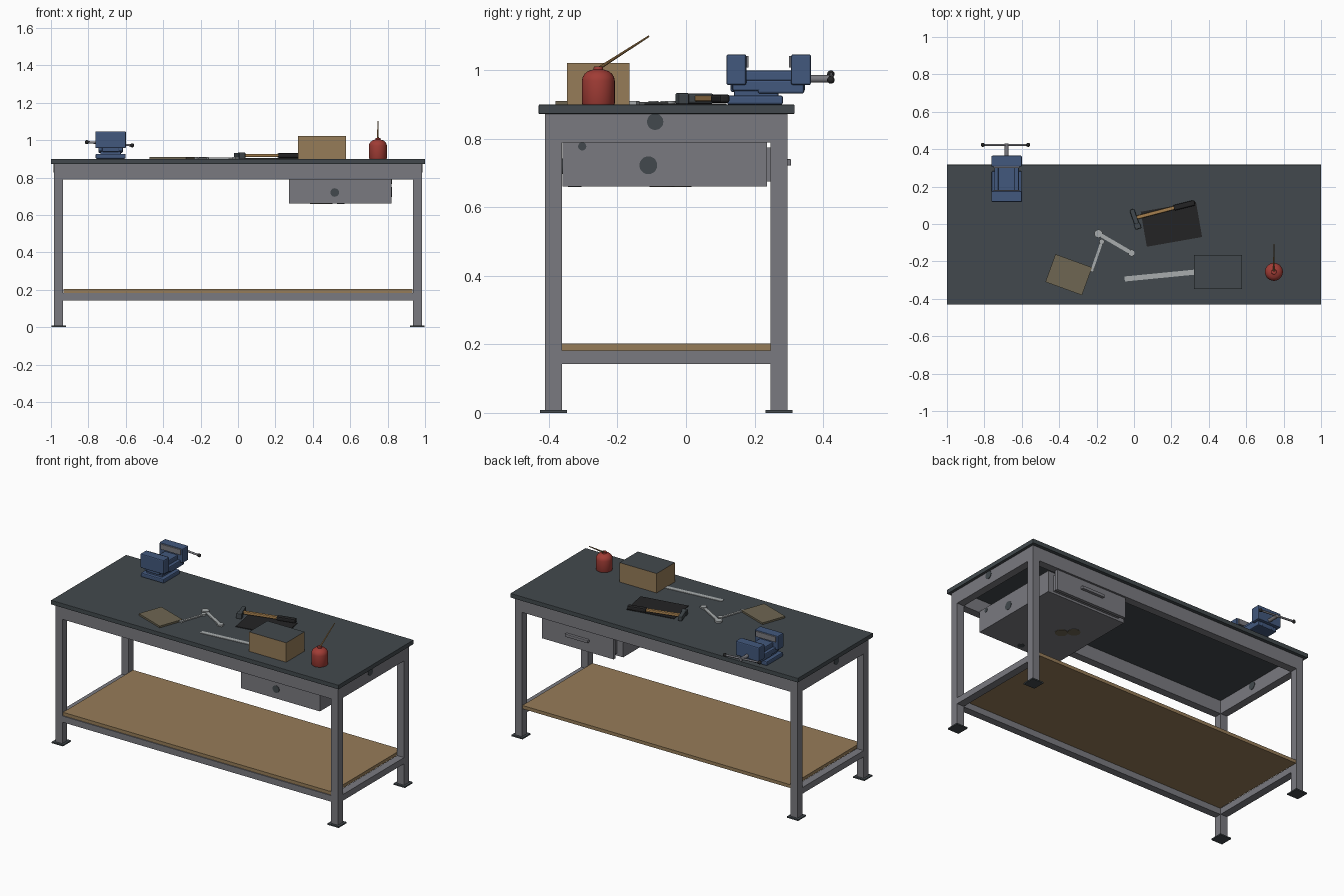
import bpy, bmesh, math
from mathutils import Vector

if "Cube" in bpy.data.objects:
    bpy.data.objects.remove(bpy.data.objects["Cube"])


def mat(name, r, g, b):
    m = bpy.data.materials.new(name)
    lin = [((c / 255 + 0.055) / 1.055) ** 2.4 for c in (r, g, b)]
    m.diffuse_color = (*lin, 1)
    m.use_nodes = True
    m.node_tree.nodes["Principled BSDF"].inputs["Base Color"].default_value = m.diffuse_color
    return m


STEEL = mat("grey_steel", 122, 122, 128)
TOP = mat("dark_slate", 66, 73, 77)
TAN = mat("tan_board", 150, 124, 88)
BLUE = mat("vise_blue", 66, 88, 125)
RED = mat("can_red", 160, 60, 53)
BLACK = mat("black", 36, 36, 37)
SILVER = mat("bright_metal", 168, 172, 173)
OLIVE = mat("olive_paper", 110, 102, 82)
WOOD = mat("handle_wood", 165, 127, 78)


def finish(name, bm, material, bevel=0, smooth=False):
    me = bpy.data.meshes.new(name)
    bmesh.ops.recalc_face_normals(bm, faces=bm.faces)
    bm.to_mesh(me)
    bm.free()
    ob = bpy.data.objects.new(name, me)
    bpy.context.collection.objects.link(ob)
    me.materials.append(material)
    if bevel:
        mod = ob.modifiers.new("bevel", 'BEVEL')
        mod.width, mod.segments = bevel, 2
    if smooth:
        bpy.context.view_layer.objects.active = ob
        ob.select_set(True)
        bpy.ops.object.shade_smooth_by_angle(angle=math.radians(35))
        ob.select_set(False)
    return ob


def box(name, x, y, z, material, bevel=0, turn=0):
    """Box from (min, max) ranges, optionally turned about its own z axis."""
    bm = bmesh.new()
    bmesh.ops.create_cube(bm, size=1)
    for v in bm.verts:
        v.co = Vector([v.co[i] * (r[1] - r[0]) for i, r in enumerate((x, y, z))])
    ob = finish(name, bm, material, bevel)
    ob.location = [(r[0] + r[1]) / 2 for r in (x, y, z)]
    ob.rotation_euler.z = math.radians(turn)
    return ob


def bar(name, a, b, w, z, material, bevel=0):
    """Flat bar lying from a to b."""
    cx, cy = (a[0] + b[0]) / 2, (a[1] + b[1]) / 2
    l = math.dist(a, b) / 2
    return box(name, (cx - l, cx + l), (cy - w / 2, cy + w / 2), z, material, bevel,
               math.degrees(math.atan2(b[1] - a[1], b[0] - a[0])))


def rod(name, a, b, r, material, r2=None, seg=20):
    a, b = Vector(a), Vector(b)
    bm = bmesh.new()
    bmesh.ops.create_cone(bm, cap_ends=True, segments=seg, radius1=r,
                          radius2=r if r2 is None else r2, depth=(b - a).length)
    ob = finish(name, bm, material, 0, True)
    ob.location = (a + b) / 2
    ob.rotation_mode = 'QUATERNION'
    ob.rotation_quaternion = (b - a).to_track_quat('Z', 'Y')
    return ob


def ball(name, p, r, material):
    bm = bmesh.new()
    bmesh.ops.create_uvsphere(bm, u_segments=16, v_segments=10, radius=r)
    finish(name, bm, material, 0, True).location = p


# Bench top, legs and feet
box("bench_top", (-1, 1), (-.43, .317), (.873, .9), TOP, .002)
for sx, side in ((-1, "left"), (1, "right")):
    x = sorted((sx * .983, sx * .935))
    for y0, end in ((-.411, "front"), (.247, "back")):
        box(f"{side}_{end}_leg", x, (y0, y0 + .049), (.006, .873), STEEL)
        box(f"{side}_{end}_foot", (sx * .959 - .039, sx * .959 + .039),
            (y0 - .015, y0 + .064), (0, .008), TOP)
    # Side aprons and lower side rails, with an apron bolt
    box(f"{side}_apron", x, (-.362, .247), (.79, .873), STEEL)
    box(f"{side}_lower_rail", x, (-.362, .247), (.143, .182), STEEL)
    rod(f"{side}_apron_bolt", (sx * .932, -.09, .85), (sx * .986, -.09, .85), .024, TOP)
box("front_apron", (-.935, .935), (-.411, -.362), (.79, .873), STEEL)
box("back_apron", (-.935, .935), (.247, .296), (.79, .873), STEEL)
box("front_lower_rail", (-.935, .935), (-.411, -.365), (.143, .182), STEEL)
box("lower_shelf", (-.934, .934), (-.405, .292), (.182, .203), TAN)

# Drawer case under the top, with the drawer facing the back
box("drawer_case", (.272, .822), (-.36, .236), (.661, .795), STEEL)
box("drawer_body", (.315, .785), (.236, .27), (.675, .775), STEEL)
box("drawer_front", (.302, .8), (.268, .288), (.66, .787), STEEL)
box("drawer_handle", (.47, .63), (.288, .307), (.722, .741), STEEL, .003)
rod("case_side_spot", (.81, -.11, .723), (.824, -.11, .723), .026, TOP)
rod("case_side_small_spot", (.81, -.303, .778), (.824, -.303, .778), .012, TOP)
rod("case_front_spot", (.517, -.35, .72), (.517, -.362, .72), .023, TOP)
rod("case_bottom_spot_a", (.47, -.07, .659), (.47, -.07, .67), .036, OLIVE)
rod("case_bottom_spot_b", (.42, -.02, .659), (.42, -.02, .67), .036, OLIVE)
rod("case_bottom_small_spot", (.55, -.325, .659), (.55, -.325, .67), .02, TOP)

# Bench vise
VX = -.681


def vise(name, half, y, z, material=BLUE, bevel=.006):
    return box(name, (VX - half, VX + half), y, z, material, bevel)


vise("vise_base", .08, (.12, .283), (.9, .927))
vise("vise_neck", .055, (.14, .27), (.92, .945))
vise("vise_body", .066, (.21, .345), (.932, .96))
vise("vise_slide", .046, (.13, .347), (.937, 1.0))
vise("vise_bed", .066, (.135, .345), (.94, .972))
vise("vise_fixed_jaw", .082, (.118, .176), (.957, 1.047))
vise("vise_moving_jaw", .082, (.307, .365), (.957, 1.047))
vise("fixed_jaw_plate", .07, (.174, .183), (1.008, 1.042), STEEL, .001)
vise("moving_jaw_plate", .07, (.3, .309), (1.008, 1.042), STEEL, .001)
rod("vise_screw", (VX, .36, .975), (VX, .43, .975), .011, STEEL)
h0, h1 = (-.808, .423, .989), (-.566, .423, .972)
rod("vise_handle", h0, h1, .006, STEEL)
for p, n in ((h0, "left"), (h1, "right")):
    ball(f"vise_handle_{n}_knob", p, .011, BLACK)

# Oil can: turned profile and thin spout
bm = bmesh.new()
prof = [(0, .9), (.046, .9), (.048, .904), (.048, .97), (.046, .98), (.04, .99),
        (.03, .998), (.014, 1.003), (.013, 1.012), (0, 1.012)]
vs = [bm.verts.new((r, 0, z)) for r, z in prof]
es = [bm.edges.new(p) for p in zip(vs, vs[1:])]
bmesh.ops.spin(bm, geom=vs + es, cent=(0, 0, 0), axis=(0, 0, 1), angle=math.tau, steps=28)
bmesh.ops.remove_doubles(bm, verts=bm.verts, dist=.0002)
finish("oil_can", bm, RED, 0, True).location = (.748, -.256, 0)
rod("oil_can_spout", (.748, -.256, 1.005), (.748, -.108, 1.1), .005, WOOD, .0025, 10)

# Carton with a dark top face
carton = box("carton", (.32, .578), (-.347, -.165), (.9, 1.022), TAN)
carton.data.materials.append(TOP)
for f in carton.data.polygons:
    f.material_index = 1 if f.normal.z > .9 else 0

# Flat things on the bench
bar("steel_ruler", (-.05, -.294), (.4, -.25), .027, (.9, .903), SILVER)
box("paper_stack", (-.453, -.245), (-.35, -.192), (.9, .911), OLIVE, 0, -20)
box("dark_cloth", (.05, .35), (-.097, .093), (.9, .904), BLACK, 0, 10)
for n, a, b, w, r in (("large", (-.19, -.052), (-.013, -.155), .02, .022),
                      ("small", (-.172, -.095), (-.224, -.245), .014, .014)):
    bar(f"{n}_wrench_shaft", a, b, w, (.9, .907), SILVER)
    rod(f"{n}_wrench_ring", (*a, .9), (*a, .91), r, SILVER)
    rod(f"{n}_wrench_jaw", (*b, .9), (*b, .91), r * .9, SILVER, None, 6)

# Hammer
bar("hammer_handle", (.005, .032), (.22, .088), .02, (.909, .927), WOOD, .005)
bar("hammer_grip", (.212, .086), (.325, .114), .03, (.905, .93), BLACK, .007)
bar("hammer_head", (-.012, .078), (.022, -.02), .026, (.904, .932), TOP, .005)
bar("hammer_face", (.014, .004), (.024, -.026), .034, (.901, .934), TOP, .004)
